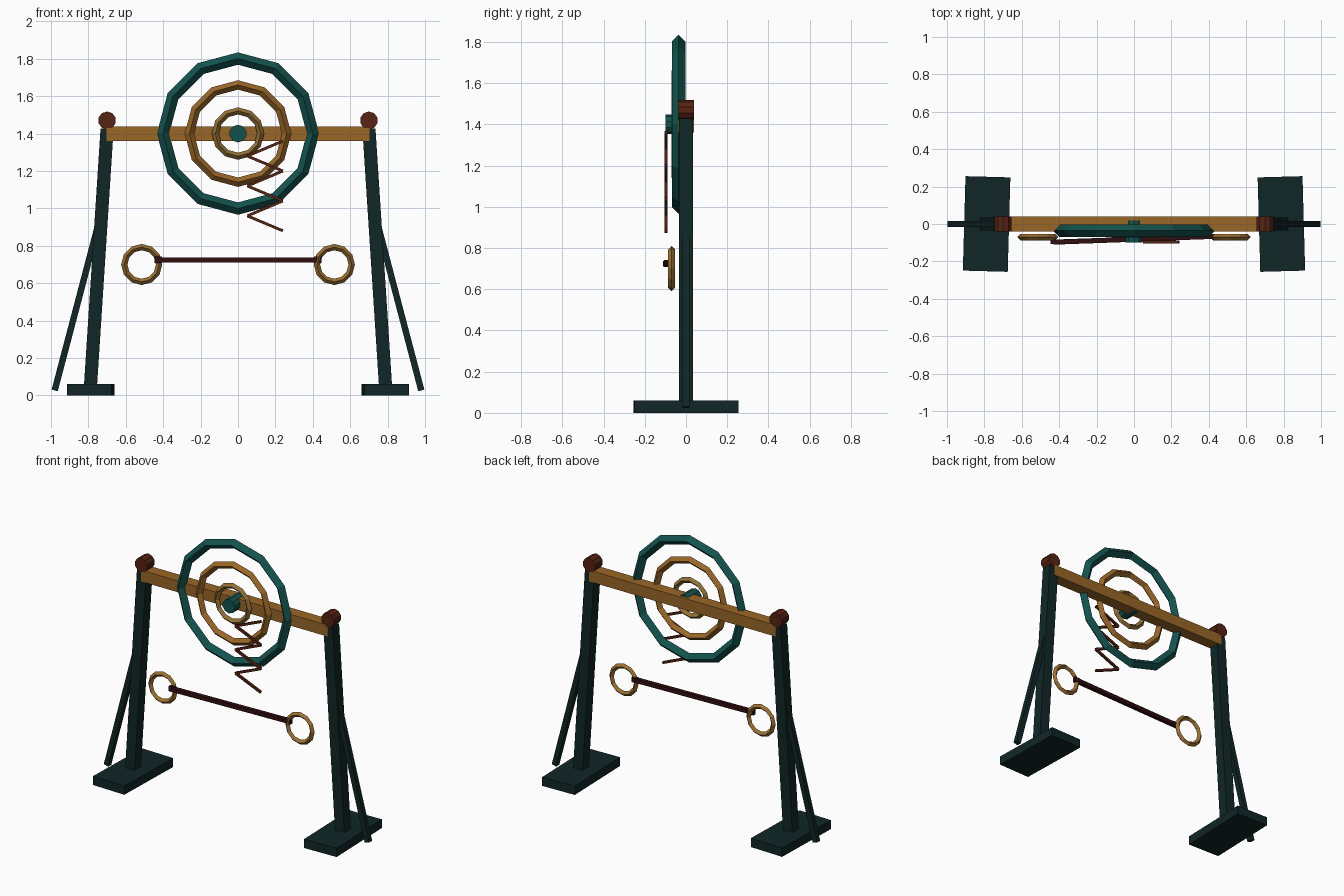
import bpy, math
from mathutils import Vector

if "Cube" in bpy.data.objects:
    bpy.data.objects.remove(bpy.data.objects["Cube"])


def mat(name, rgb):
    m = bpy.data.materials.new(name)
    m.diffuse_color = (*rgb, 1)
    m.use_nodes = True
    m.node_tree.nodes["Principled BSDF"].inputs["Base Color"].default_value = m.diffuse_color
    return m


DARK = mat("dark green iron", (0.005, 0.019, 0.019))
TEAL = mat("teal", (0.006, 0.085, 0.075))
WOOD = mat("golden wood", (0.32, 0.135, 0.02))
BRASS = mat("brass", (0.33, 0.16, 0.03))
PALE = mat("pale brass", (0.29, 0.16, 0.035))
RUST = mat("rust", (0.095, 0.017, 0.006))
MAROON = mat("maroon", (0.03, 0.004, 0.005))


def finish(name, m):
    o = bpy.context.object
    o.name = name
    o.data.materials.append(m)
    return o


def box(name, m, loc, size, rot_z=0.0):
    bpy.ops.mesh.primitive_cube_add(size=1, location=loc, rotation=(0, 0, rot_z))
    o = finish(name, m)
    o.scale = size
    return o


def bar(name, m, a, b, width):
    """Square bar running from a to b."""
    a, b = Vector(a), Vector(b)
    d = b - a
    o = box(name, m, (a + b) / 2, (width, width, d.length))
    # keep one side pair of the bar facing the front
    x = Vector((0, 1, 0)).cross(d).normalized()
    z = d.normalized()
    y = z.cross(x)
    rot = o.matrix_world.to_3x3()
    rot.col[0], rot.col[1], rot.col[2] = x, y, z
    o.rotation_euler = rot.to_euler()
    return o


def ring(name, m, loc, major, minor):
    """Twelve sided ring with a diamond section, facing the front."""
    bpy.ops.mesh.primitive_torus_add(
        location=loc, rotation=(math.pi / 2, 0, 0), major_radius=major,
        minor_radius=minor, major_segments=12, minor_segments=4)
    return finish(name, m)


def drum(name, m, loc, radius, depth):
    bpy.ops.mesh.primitive_cylinder_add(
        vertices=10, radius=radius, depth=depth, location=loc,
        rotation=(math.pi / 2, 0, 0))
    return finish(name, m)


# Stand: feet, leaning posts, braces, caps and hanging rings on both sides
for side, s in (("left", -1), ("right", 1)):
    box(side + "_foot", DARK, (s * 0.788, 0, 0.03), (0.24, 0.505, 0.06), s * 0.028)
    bar(side + "_post", DARK, (s * 0.79, 0, 0.03), (s * 0.70, 0, 1.425), 0.07)
    bar(side + "_brace", DARK, (s * 0.98, 0, 0.027), (s * 0.735, 0, 0.96), 0.034)
    drum(side + "_post_cap", RUST, (s * 0.70, 0, 1.47), 0.048, 0.08)
    ring(side + "_hand_ring", BRASS, (s * 0.515, -0.07, 0.70), 0.093, 0.017)

# Cross beam
box("cross_beam", WOOD, (0, 0, 1.398), (1.405, 0.08, 0.077))

# Concentric wheel with hub
ring("outer_wheel_ring", TEAL, (0, -0.036, 1.40), 0.401, 0.033)
ring("middle_wheel_ring", WOOD, (0, -0.045, 1.40), 0.26, 0.025)
ring("inner_wheel_ring", PALE, (0, -0.052, 1.40), 0.121, 0.019)
drum("wheel_hub", TEAL, (0, -0.04, 1.40), 0.047, 0.12)

# Zigzag spring hanging from the wheel
pts = [(0.05 if i % 2 else 0.24, -0.097, 1.36 - 0.08 * i) for i in range(7)]
for i in range(6):
    bar("spring_link_%d" % (i + 1), RUST, pts[i], pts[i + 1], 0.015)

# Swing bar with end blocks, slightly skewed
bar("swing_bar", MAROON, (-0.43, -0.097, 0.724), (0.43, -0.066, 0.724), 0.027)
for side, s, y in (("left", -1, -0.096), ("right", 1, -0.066)):
    box(side + "_bar_end", MAROON, (s * 0.427, y, 0.725), (0.04, 0.022, 0.034))
